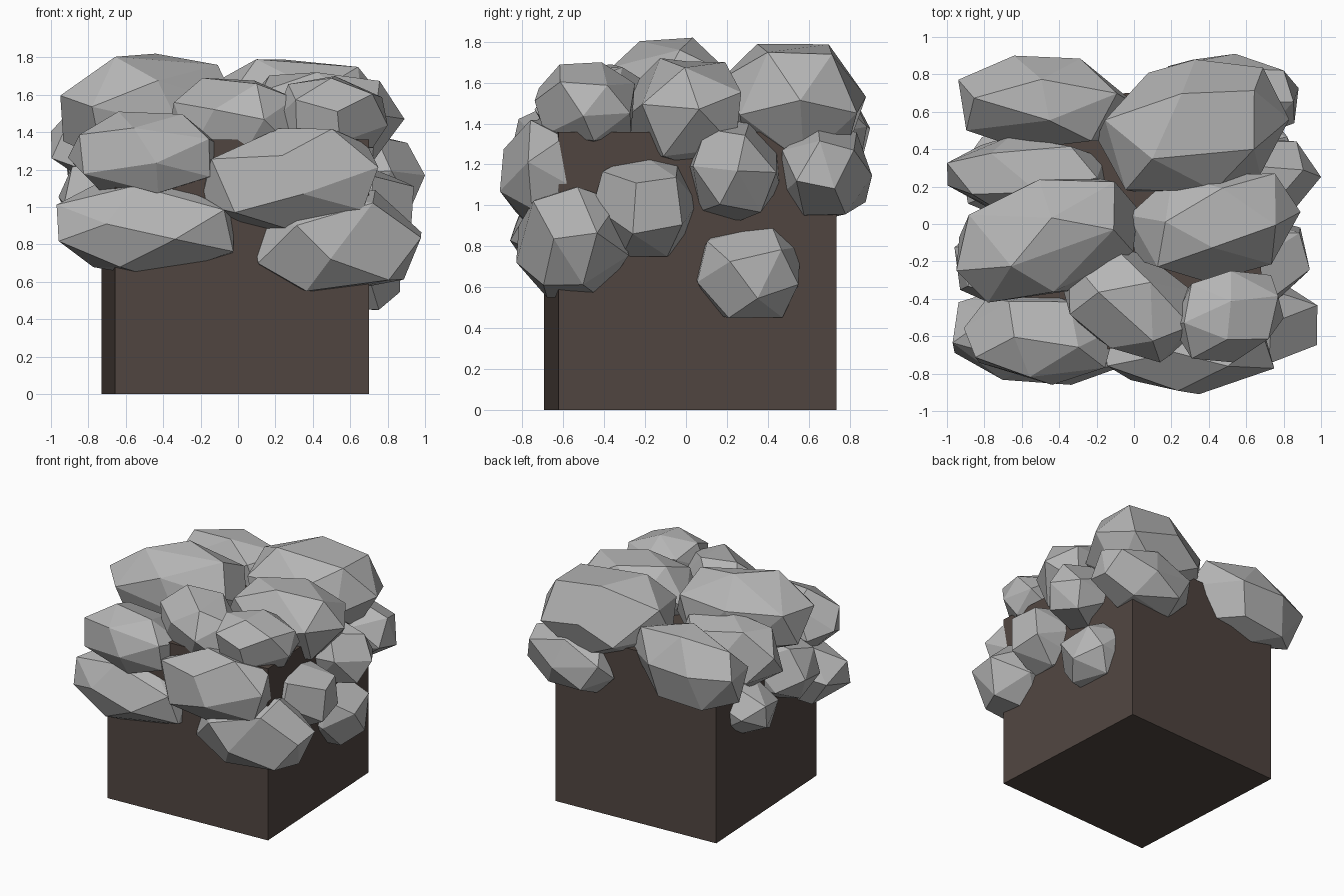
import bpy
import bmesh
import math
import random
from mathutils import Euler, Matrix, Vector

cube = bpy.data.objects.get("Cube")
if cube:
    bpy.data.objects.remove(cube, do_unlink=True)


def make_material(name, colour):
    material = bpy.data.materials.new(name)
    material.use_nodes = True
    material.diffuse_color = (*colour, 1)
    shader = material.node_tree.nodes["Principled BSDF"]
    shader.inputs["Base Color"].default_value = (*colour, 1)
    shader.inputs["Roughness"].default_value = 0.9
    return material


def add_object(name, bm, material):
    mesh = bpy.data.meshes.new(name)
    bm.to_mesh(mesh)
    bm.free()
    mesh.materials.append(material)
    obj = bpy.data.objects.new(name, mesh)
    bpy.context.collection.objects.link(obj)
    return obj


def spread_points(count):
    """Evenly spaced directions on a unit sphere."""
    golden = math.pi * (3 - math.sqrt(5))
    for i in range(count):
        z = 1 - (2 * i + 1) / count
        r = math.sqrt(1 - z * z)
        yield Vector((r * math.cos(golden * i), r * math.sin(golden * i), z))


def bulge(p, power=2.4):
    """Push a direction out onto a slightly boxy sphere."""
    return p / sum(abs(c) ** power for c in p) ** (1 / power)


def fit_to_box(bm, low, high):
    """Move and scale the vertices so that they fill the given box."""
    for axis in range(3):
        values = [v.co[axis] for v in bm.verts]
        start, span = min(values), max(values) - min(values)
        for v in bm.verts:
            t = (v.co[axis] - start) / span
            v.co[axis] = low[axis] + t * (high[axis] - low[axis])


def add_boulder(name, x, y, z, yaw, pitch, material):
    """Chiselled convex stone, long in x, filling the ranges x, y and z."""
    bm = bmesh.new()
    turn = Euler([random.uniform(0, math.tau) for _ in range(3)]).to_matrix()
    lean = Euler((0, math.radians(-pitch), math.radians(yaw))).to_matrix()
    stretch = Matrix.Diagonal((1.7, 1, 1))
    for p in spread_points(18):
        wobble = Vector([random.uniform(-0.07, 0.07) for _ in range(3)])
        bm.verts.new(lean @ stretch @ bulge(turn @ (p + wobble)))
    hull = bmesh.ops.convex_hull(bm, input=bm.verts)
    spare = [g for g in hull["geom_interior"] if isinstance(g, bmesh.types.BMVert)]
    bmesh.ops.delete(bm, geom=spare, context="VERTS")
    fit_to_box(bm, *zip(x, y, z))
    # Merge nearly level triangles into broad facets
    bmesh.ops.dissolve_limit(bm, angle_limit=math.radians(14),
                             verts=bm.verts, edges=bm.edges)
    bmesh.ops.recalc_face_normals(bm, faces=bm.faces)
    return add_object(name, bm, material)


random.seed(7)
earth = make_material("dark brown earth", (0.082, 0.061, 0.052))
stone = make_material("grey stone", (0.46, 0.46, 0.46))

# Solid earth block, turned slightly about its upright axis
bm = bmesh.new()
side = 1.36
bmesh.ops.create_cube(bm, size=side)
block = add_object("earth_block", bm, earth)
block.location = (-0.015, 0.02, side / 2)
block.rotation_euler.z = math.radians(3)

# Boulders: name, x range, y range, z range, yaw, pitch
top_boulders = [
    ("top_front_right", (.2, .8), (-.74, -.25), (1.28, 1.7), 8, -3),
    ("top_front_middle", (-.39, .32), (-.74, -.12), (1.16, 1.69), -20, 0),
    ("top_middle_right", (-.03, .89), (-.31, .27), (1.18, 1.72), 8, 0),
    ("top_back_right", (-.2, .83), (.17, .88), (1.2, 1.79), 9, 0),
    ("top_middle_left", (-.95, .02), (-.42, .25), (1.18, 1.82), 17, 0),
    ("top_back_left", (-.94, .02), (.4, .9), (1.04, 1.63), -3, 2),
    ("top_side_left", (-1, -.13), (.04, .47), (1.08, 1.6), -3, -3),
]
edge_boulders = [
    ("front_upper_left", (-.91, -.1), (-.86, -.36), (1.06, 1.51), -5, 0),
    ("front_lower_left", (-.97, -.02), (-.86, -.33), (.62, 1.14), -5, -4),
    ("front_upper_right", (-.2, .75), (-.91, -.43), (.87, 1.42), -5, 7),
    ("front_lower_right", (.08, .98), (-.83, -.28), (.55, 1.09), 4, 2),
    ("right_front", (.25, .94), (-.46, .06), (.75, 1.26), 4, 0),
    ("right_middle", (.25, 1), (0, .46), (.92, 1.42), 4, -4),
    ("right_low", (.3, .87), (.05, .56), (.45, .91), 0, -4),
    ("back_right", (.12, .88), (.47, .91), (.94, 1.4), -6, 4),
    ("left_front", (-.96, -.25), (-.48, .02), (.8, 1.3), -4, 0),
    ("left_low", (-.92, -.35), (.03, .5), (.7, 1.14), 4, 4),
]
for name, *shape in top_boulders + edge_boulders:
    add_boulder(name + "_boulder", *shape, stone)
